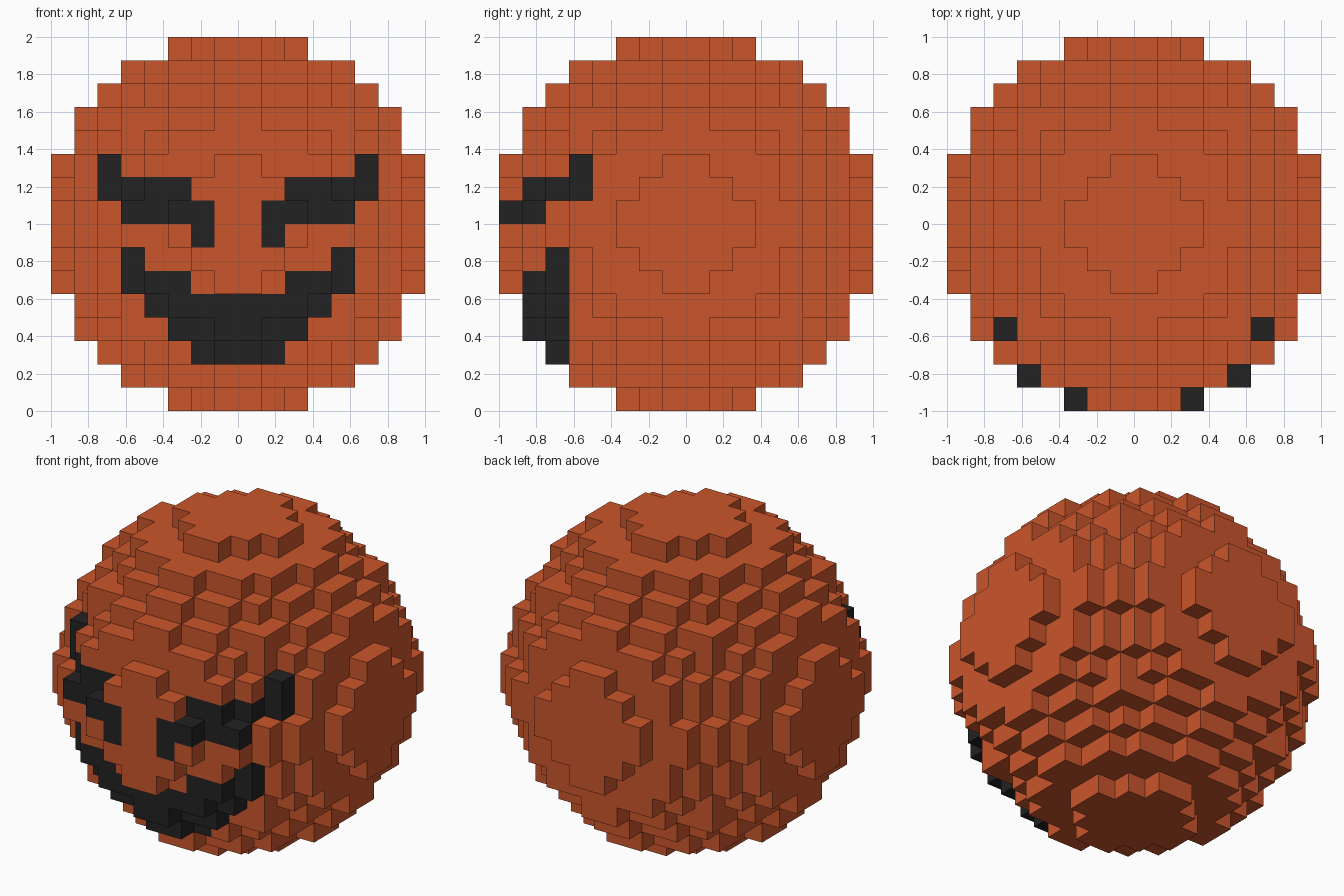
import bpy
import bmesh

if "Cube" in bpy.data.objects:
    bpy.data.objects.remove(bpy.data.objects["Cube"])

CELL = 0.125          # block size; the ball is 16 blocks across
HALF = 8
LIMIT = 75            # squared reach of a block's outer corner


def outer(i):
    """Distance, in blocks, from the centre plane to the block's far side."""
    return i + 1 if i >= 0 else -i


def solid(c):
    return (all(-HALF <= i < HALF for i in c)
            and sum(outer(i) ** 2 for i in c) <= LIMIT)


def material(name, rgb):
    m = bpy.data.materials.new(name)
    m.diffuse_color = (*rgb, 1.0)
    m.use_nodes = True
    m.node_tree.nodes["Principled BSDF"].inputs["Base Color"].default_value = m.diffuse_color
    return m


# Face pattern: row height -> first and last dark column out from the middle
FACE = {
    10: (5, 5), 9: (2, 5), 8: (1, 4), 7: (1, 1),              # slanted eyes
    6: (4, 4), 5: (2, 4), 4: (0, 3), 3: (0, 2), 2: (0, 1),    # grin
}


def is_dark(c):
    x, y, z = c
    row = z + HALF
    if y >= 0 or row not in FACE or solid((x, y - 1, z)):
        return False
    first, last = FACE[row]
    return first <= outer(x) - 1 <= last


# Blocky ball: only the exposed sides of the blocks
bm = bmesh.new()
corners = {}


def vert(p):
    if p not in corners:
        x, y, z = p
        corners[p] = bm.verts.new((x * CELL, y * CELL, (z + HALF) * CELL))
    return corners[p]


span = range(-HALF, HALF)
for cell in ((x, y, z) for x in span for y in span for z in span):
    if not solid(cell):
        continue
    slot = 1 if is_dark(cell) else 0
    for axis in range(3):
        u, v = (axis + 1) % 3, (axis + 2) % 3
        for side in (-1, 1):
            beside = list(cell)
            beside[axis] += side
            if solid(beside):
                continue
            quad = []
            for du, dv in ((0, 0), (1, 0), (1, 1), (0, 1)):
                p = list(cell)
                p[axis] += (side + 1) // 2
                p[u] += du
                p[v] += dv
                quad.append(vert(tuple(p)))
            if side < 0:
                quad.reverse()
            bm.faces.new(quad).material_index = slot

mesh = bpy.data.meshes.new("blocky_ball")
bm.to_mesh(mesh)
bm.free()
mesh.materials.append(material("orange", (0.591, 0.093, 0.025)))
mesh.materials.append(material("charcoal", (0.016, 0.016, 0.016)))
ball = bpy.data.objects.new("blocky_ball", mesh)
bpy.context.collection.objects.link(ball)
